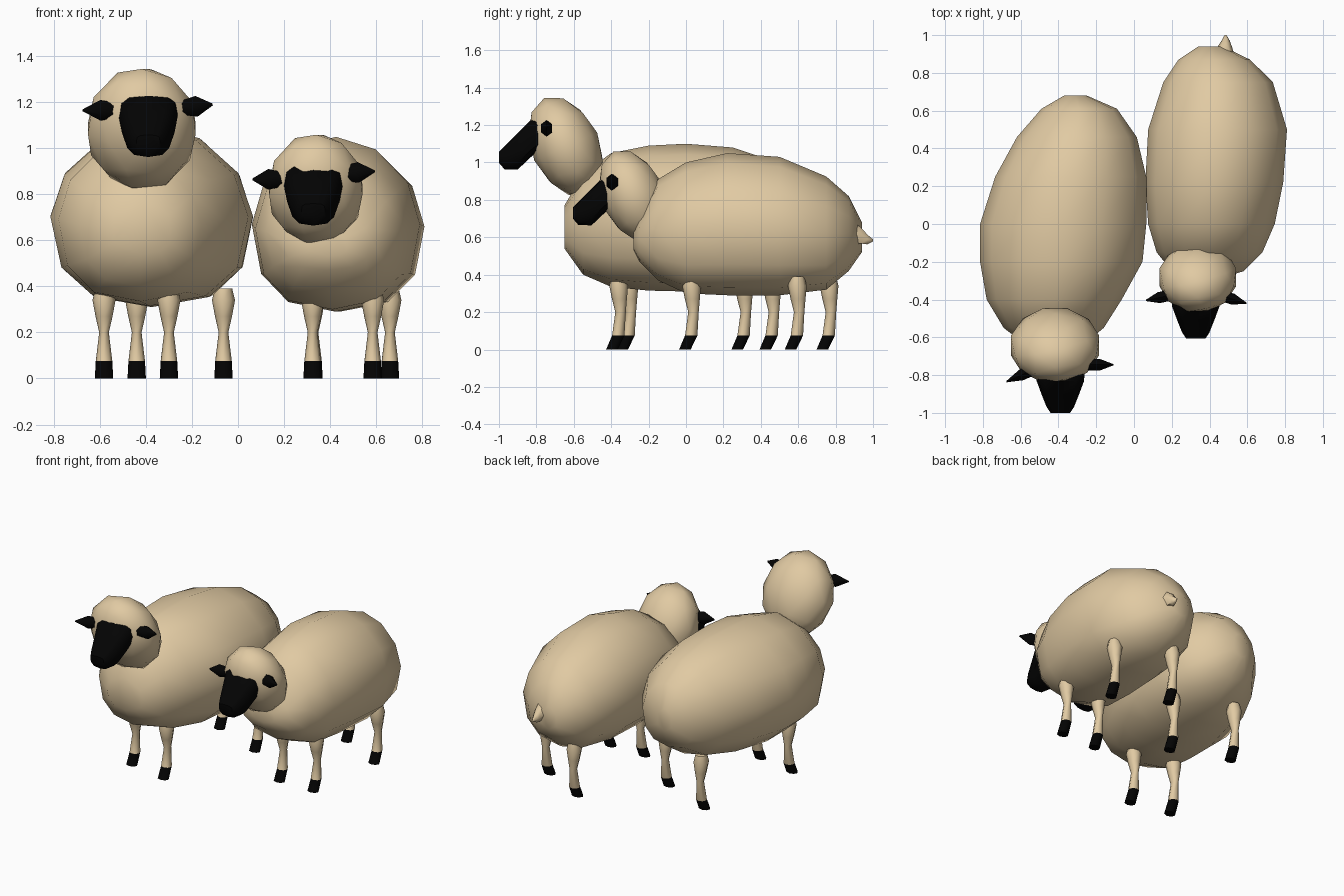
import bpy, bmesh, math
from mathutils import Vector, Matrix

cube = bpy.data.objects.get("Cube")
if cube:
    bpy.data.objects.remove(cube, do_unlink=True)


def material(name, rgb):
    m = bpy.data.materials.new(name)
    m.use_nodes = True
    m.diffuse_color = (*rgb, 1)
    m.node_tree.nodes["Principled BSDF"].inputs["Base Color"].default_value = (*rgb, 1)
    return m


WOOL = material("cream wool", (0.75, 0.59, 0.365))
BLACK = material("black skin", (0.001, 0.001, 0.001))
X, Y, Z = Vector((1, 0, 0)), Vector((0, 1, 0)), Vector((0, 0, 1))


def finish(name, bm, mats, angle=60, black_below=None):
    bmesh.ops.recalc_face_normals(bm, faces=bm.faces)
    if black_below is not None:
        for f in bm.faces:
            f.material_index = int(f.calc_center_median().z < black_below)
    mesh = bpy.data.meshes.new(name)
    bm.to_mesh(mesh)
    bm.free()
    for m in mats:
        mesh.materials.append(m)
    ob = bpy.data.objects.new(name, mesh)
    bpy.context.collection.objects.link(ob)
    bpy.ops.object.select_all(action="DESELECT")
    ob.select_set(True)
    bpy.context.view_layer.objects.active = ob
    bpy.ops.object.shade_smooth_by_angle(angle=math.radians(angle))


def loft(name, rings, u, v, sides, mats, over=1.0, under=1.0, **kw):
    """Skin rings of (centre, radius along u, radius along v).
    Powers below 1 make the upper or lower half fuller."""
    bm = bmesh.new()
    loops = []
    for c, ru, rv in rings:
        loop = []
        for i in range(sides):
            a = math.tau * i / sides
            ca, sa = math.cos(a), math.sin(a)
            power = over if sa > 0 else under
            pu = math.copysign(abs(ca) ** power, ca)
            pv = math.copysign(abs(sa) ** power, sa)
            loop.append(bm.verts.new(Vector(c) + u * ru * pu + v * rv * pv))
        loops.append(loop)
    for a, b in zip(loops, loops[1:]):
        for i in range(sides):
            j = (i + 1) % sides
            bm.faces.new((a[i], a[j], b[j], b[i]))
    bm.faces.new(loops[0])
    bm.faces.new(loops[-1])
    finish(name, bm, mats, **kw)


def body(name, sections):
    """Sections are (y, x min, x max, z min, z max)."""
    rings = [(((x0 + x1) / 2, y, (z0 + z1) / 2), (x1 - x0) / 2, (z1 - z0) / 2)
             for y, x0, x1, z0, z1 in sections]
    loft(name, rings, X, Z, 12, [WOOL], over=1.08, under=0.82)


def head(name, centre, size):
    bm = bmesh.new()
    bmesh.ops.create_icosphere(bm, subdivisions=2, radius=1)
    bm.transform(Matrix.Translation(centre) @ Matrix.Rotation(math.radians(24), 4, "X")
                 @ Matrix.Diagonal((*size, 1)))
    finish(name, bm, [WOOL])


def snout(name, x, y, z):
    """Wedge running forward and down to a nose tip at (x, y, z)."""
    # distance behind the tip, rise, half width, half height
    steps = ((.26, .142, .13, .055), (.17, .1, .126, .1), (.1, .032, .1, .098),
             (.03, -.003, .072, .062), (0, 0, .052, .03))
    loft(name, [((x, y + dy, z + dz), w, h) for dy, dz, w, h in steps],
         X, Z, 12, [BLACK], over=0.6, under=0.7, angle=45)


def ear(name, base, tip):
    base, tip = Vector(base), Vector(tip)
    d = (tip - base).normalized()
    side = d.cross(Z).normalized()
    steps = ((0, .03, .034), (.5, .045, .034), (1, .004, .004))
    loft(name, [(base.lerp(tip, t), h, w) for t, h, w in steps],
         side.cross(d), side, 6, [BLACK])


def leg(name, x, y):
    # sole, ankle, shin, knee, thigh, buried top
    steps = ((0, -.016, .04, .031), (.075, .018, .036, .033), (.2, .03, .021, .028),
             (.27, .024, .037, .04), (.34, .02, .05, .05), (.39, .02, .038, .038))
    loft(name, [((x, y + dy, z), rx, ry) for z, dy, rx, ry in steps],
         X, Y, 8, [WOOL, BLACK], black_below=.06)


# Right sheep, the taller one standing in front
body("right_sheep_body", [
    (.68, -.37, -.25, .6, .76), (.61, -.49, -.09, .46, .9), (.46, -.62, .015, .36, 1.01),
    (.25, -.735, .065, .32, 1.08), (0, -.815, .065, .31, 1.1), (-.2, -.815, .045, .315, 1.09),
    (-.4, -.78, -.065, .335, 1.05), (-.55, -.69, -.16, .4, .94), (-.65, -.56, -.28, .54, .77)])
head("right_sheep_head", (-.418, -.643, 1.085), (.246, .184, .284))
snout("right_sheep_face", -.39, -1.0, 1.028)
ear("right_sheep_right_ear", (-.52, -.765, 1.165), (-.675, -.835, 1.165))
ear("right_sheep_left_ear", (-.25, -.745, 1.175), (-.11, -.745, 1.19))

# Left sheep, the lower one standing behind
body("left_sheep_body", [
    (.94, .34, .47, .52, .68), (.87, .235, .615, .42, .82), (.75, .155, .735, .32, .925),
    (.5, .075, .81, .29, 1.03), (.22, .06, .79, .29, 1.05), (0, .075, .745, .3, 1.0),
    (-.15, .12, .68, .37, .91), (-.25, .2, .58, .47, .72), (-.28, .3, .48, .53, .64)])
head("left_sheep_head", (.338, -.282, .82), (.213, .17, .261))
snout("left_sheep_face", .327, -.605, .73)
ear("left_sheep_right_ear", (.2, -.375, .865), (.063, -.405, .865))
ear("left_sheep_left_ear", (.45, -.375, .89), (.595, -.42, .9))

# Tail
loft("left_sheep_tail", [((.47, .88, .625), .065, .075), ((.48, .935, .61), .04, .05),
                         ((.485, .97, .588), .022, .03), ((.485, 1.0, .583), .005, .007)],
     X, Z, 6, [WOOL])

# Legs
feet = {
    "right_sheep": ((-.582, -.325), (-.3, -.38), (-.44, .44), (-.063, .29)),
    "left_sheep": ((.324, .01), (.585, .01), (.328, .745), (.66, .575)),
}
places = ("front_right_leg", "front_left_leg", "back_right_leg", "back_left_leg")
for sheep, spots in feet.items():
    for place, (x, y) in zip(places, spots):
        leg(sheep + "_" + place, x, y)
